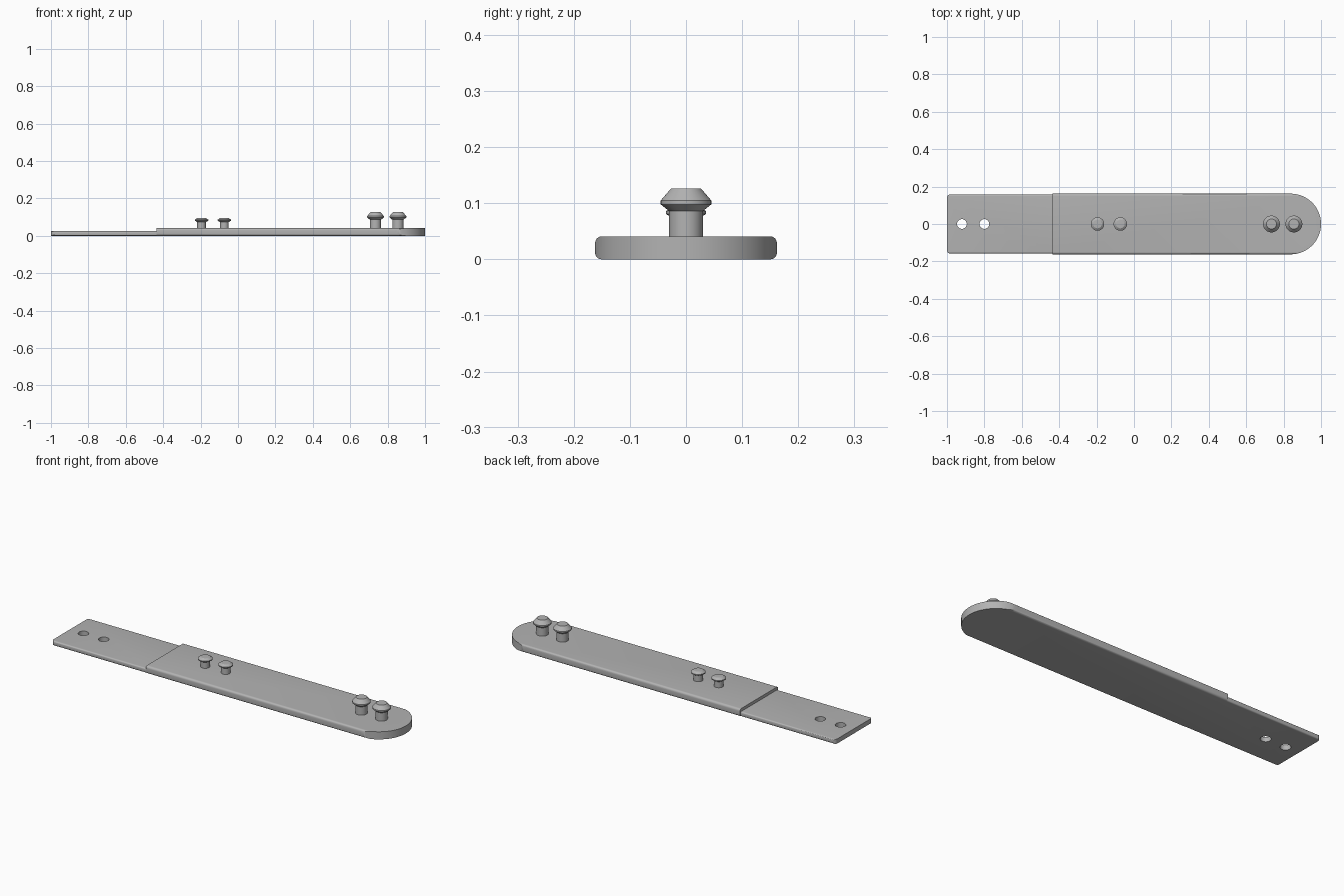
import bpy, bmesh, math
from mathutils import Vector

old = bpy.data.objects.get("Cube")
if old:
    bpy.data.objects.remove(old, do_unlink=True)

grey = bpy.data.materials.new("satin grey")
grey.use_nodes = True
COLOUR = (0.45, 0.45, 0.45, 1)
grey.diffuse_color = COLOUR
grey.node_tree.nodes["Principled BSDF"].inputs["Base Color"].default_value = COLOUR


def arc(cx, cy, r, start, end, steps):
    angles = [math.radians(start + (end - start) * i / steps) for i in range(steps + 1)]
    return [(cx + r * math.cos(a), cy + r * math.sin(a)) for a in angles]


def rounded_rect(x0, x1, y0, y1, r, steps=6):
    return (arc(x1 - r, y0 + r, r, -90, 0, steps) + arc(x1 - r, y1 - r, r, 0, 90, steps)
            + arc(x0 + r, y1 - r, r, 90, 180, steps) + arc(x0 + r, y0 + r, r, 180, 270, steps))


def prism(name, points, offset):
    """Extrude a closed loop of 3D points along an offset."""
    bm = bmesh.new()
    face = bm.faces.new([bm.verts.new(p) for p in points])
    top = bmesh.ops.extrude_face_region(bm, geom=[face])
    moved = [v for v in top["geom"] if isinstance(v, bmesh.types.BMVert)]
    bmesh.ops.translate(bm, verts=moved, vec=Vector(offset))
    bmesh.ops.recalc_face_normals(bm, faces=bm.faces)
    mesh = bpy.data.meshes.new(name)
    bm.to_mesh(mesh)
    bm.free()
    obj = bpy.data.objects.new(name, mesh)
    bpy.context.collection.objects.link(obj)
    mesh.materials.append(grey)
    return obj


def activate(obj):
    bpy.ops.object.select_all(action="DESELECT")
    obj.select_set(True)
    bpy.context.view_layer.objects.active = obj


def smooth(obj):
    activate(obj)
    bpy.ops.object.shade_smooth_by_angle(angle=math.radians(30))


def cut(obj, cutter, operation):
    activate(obj)
    mod = obj.modifiers.new("cut", "BOOLEAN")
    mod.operation, mod.solver, mod.object = operation, "EXACT", cutter
    bpy.ops.object.modifier_apply(modifier=mod.name)
    bpy.data.objects.remove(cutter, do_unlink=True)


def plate(name, x0, x1, half_width, height, fillet, outline):
    """Bar with filleted long edges, trimmed to a plan outline."""
    section = rounded_rect(-half_width, half_width, 0, height, fillet)
    obj = prism(name, [(x0, y, z) for y, z in section], (x1 - x0, 0, 0))
    trim = prism("trim", [(x, y, -0.1) for x, y in outline], (0, 0, 0.3))
    cut(obj, trim, "INTERSECT")
    return obj


def peg(name, x, profile, sides=40):
    """Turn a radius/height profile around the vertical axis."""
    bm = bmesh.new()
    verts = [bm.verts.new((r, 0, z)) for r, z in profile]
    edges = [bm.edges.new(pair) for pair in zip(verts, verts[1:])]
    bmesh.ops.spin(bm, geom=verts + edges, cent=(0, 0, 0), axis=(0, 0, 1),
                   angle=math.tau, steps=sides, use_duplicate=False)
    bmesh.ops.remove_doubles(bm, verts=bm.verts, dist=1e-5)
    bmesh.ops.recalc_face_normals(bm, faces=bm.faces)
    mesh = bpy.data.meshes.new(name)
    bm.to_mesh(mesh)
    bm.free()
    obj = bpy.data.objects.new(name, mesh)
    bpy.context.collection.objects.link(obj)
    mesh.materials.append(grey)
    obj.location.x = x
    smooth(obj)


STEP = -0.435

# Thick plate with a half-round end
W = 0.162
outline = [(-2, 0.3), (-2, -0.3), (1 - W, -0.3)] + arc(1 - W, 0, W, -90, 90, 48) + [(1 - W, 0.3)]
smooth(plate("thick_plate", STEP, 1.1, W, 0.041, 0.012, outline))

# Thin tongue with softened corners and two holes
outline = rounded_rect(-1, 0, -0.157, 0.157, 0.015)
tongue = plate("thin_tongue", -1.1, STEP, 0.1575, 0.025, 0.008, outline)
for x in (-0.92, -0.8):
    hole = prism("hole", [(px, py, -0.1) for px, py in arc(x, 0, 0.026, 0, 360, 32)[:-1]], (0, 0, 0.3))
    cut(tongue, hole, "DIFFERENCE")
smooth(tongue)

# Mushroom-headed pegs
small = [(0, 0.03), (0.023, 0.03), (0.023, 0.073), (0.036, 0.081),
         (0.036, 0.086), (0.023, 0.095), (0, 0.096)]
large = [(0, 0.03), (0.03, 0.03), (0.03, 0.086), (0.045, 0.098),
         (0.045, 0.105), (0.027, 0.126), (0, 0.126)]
for name, profile, places in (("small_peg", small, (-0.195, -0.073)),
                              ("large_peg", large, (0.735, 0.855))):
    for label, x in zip(("inner", "outer"), places):
        peg(f"{name}_{label}", x, profile)
